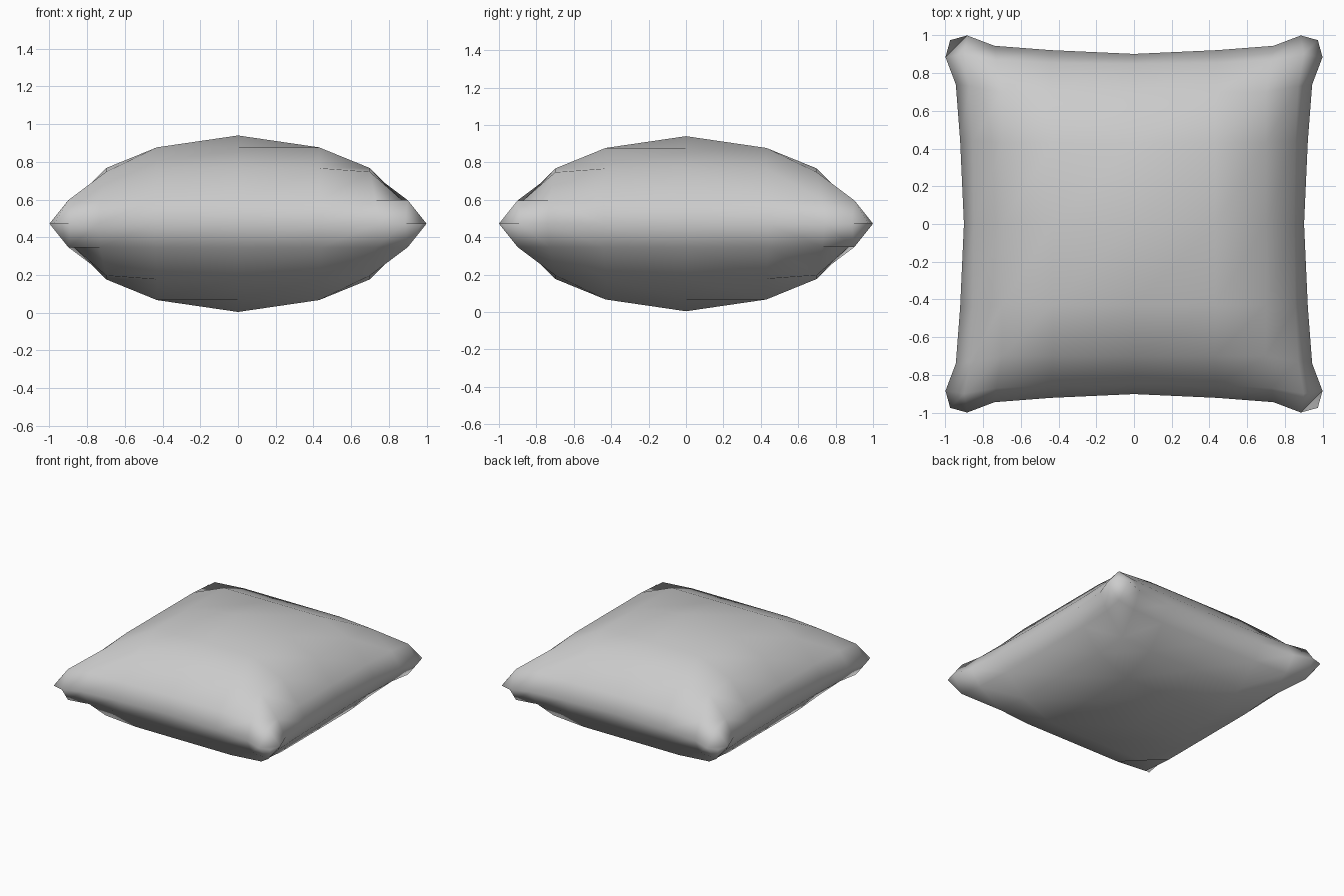
import bpy
import bmesh

cube = bpy.data.objects.get("Cube")
if cube:
    bpy.data.objects.remove(cube, do_unlink=True)

SEAM = 0.472
# Square rings from centre to seam; each point is (outward, along, height over seam),
# running from the middle of a side to its corner
RINGS = [
    [(0, 0, 0.468)],
    [(0.43, 0, 0.405), (0.43, 0.43, 0.405)],
    [(0.70, 0, 0.295), (0.70, 0.43, 0.295), (0.70, 0.70, 0.275)],
    [(0.85, 0, 0.125), (0.855, 0.44, 0.125), (0.87, 0.73, 0.125), (0.90, 0.90, 0.125)],
    [(0.902, 0, 0), (0.922, 0.44, 0), (0.945, 0.74, 0), (1.0, 0.885, 0), (0.975, 0.975, 0)],
]
N = len(RINGS) - 1


def grid_point(i, j, side):
    """Position of a grid point, using the symmetry of the eight wedges."""
    a, b = abs(i), abs(j)
    out, along, height = RINGS[max(a, b)][min(a, b)]
    x, y = (out, along) if a >= b else (along, out)
    return (x if i >= 0 else -x, y if j >= 0 else -y, SEAM + side * height)


# Pillow: two puffed grids joined along the seam
bm = bmesh.new()
for side in (1, -1):
    span = range(-N, N + 1)
    grid = {(i, j): bm.verts.new(grid_point(i, j, side)) for i in span for j in span}
    for i in range(-N, N):
        for j in range(-N, N):
            quad = [grid[i, j], grid[i + 1, j], grid[i + 1, j + 1], grid[i, j + 1]]
            bm.faces.new(quad[::side])
bmesh.ops.remove_doubles(bm, verts=bm.verts, dist=0.0001)

mesh = bpy.data.meshes.new("pillow")
bm.to_mesh(mesh)
bm.free()
mesh.shade_smooth()
pillow = bpy.data.objects.new("pillow", mesh)
bpy.context.collection.objects.link(pillow)

# Plain grey fabric
fabric = bpy.data.materials.new("grey_fabric")
fabric.use_nodes = True
color = (0.6, 0.6, 0.6, 1)
fabric.diffuse_color = color
fabric.node_tree.nodes["Principled BSDF"].inputs["Base Color"].default_value = color
mesh.materials.append(fabric)
